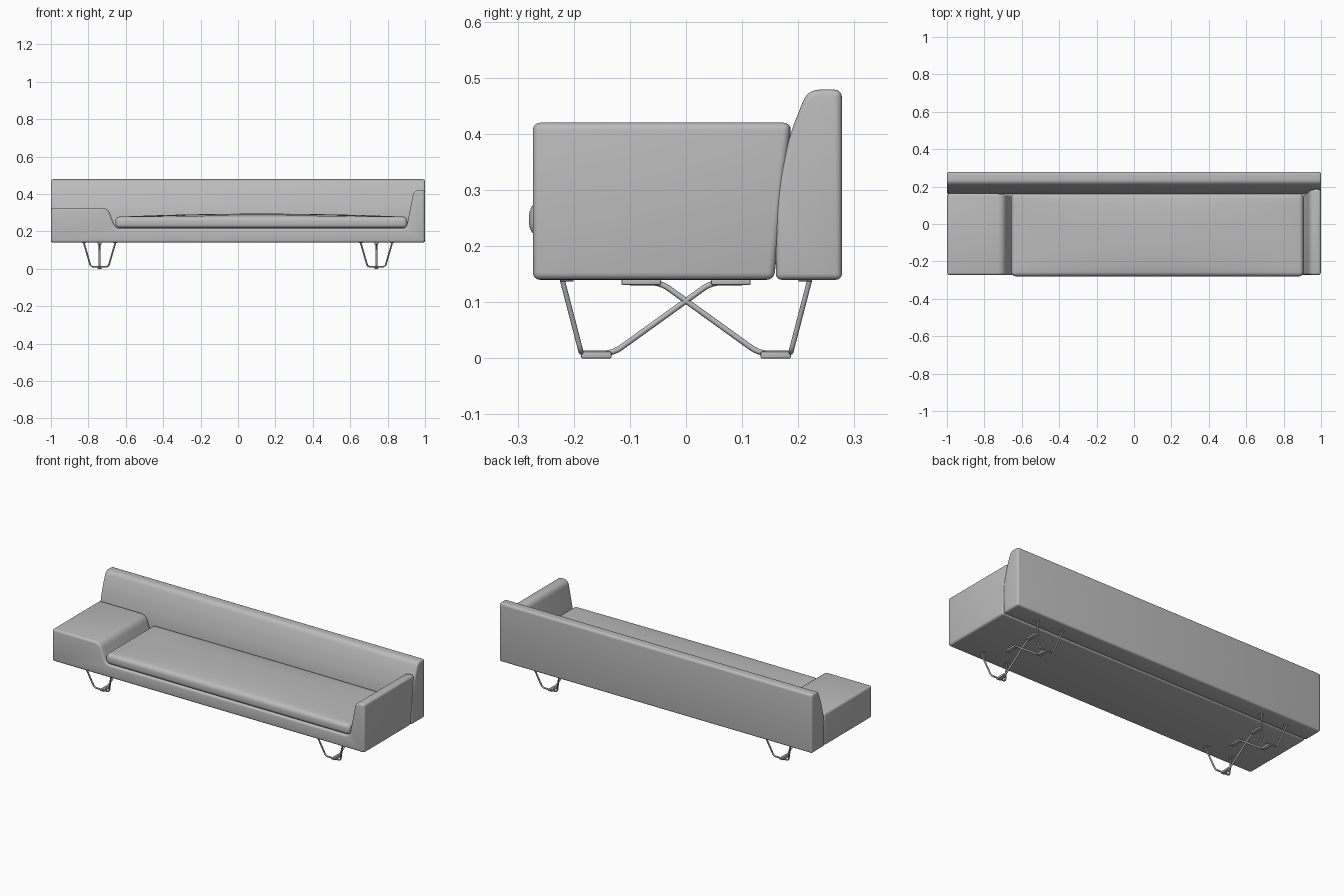
import bpy, bmesh, math
from mathutils import Vector

cube = bpy.data.objects.get("Cube")
if cube:
    bpy.data.objects.remove(cube, do_unlink=True)


def material(name, value):
    mat = bpy.data.materials.new(name)
    mat.use_nodes = True
    colour = (value, value, value, 1)
    mat.diffuse_color = colour
    mat.node_tree.nodes["Principled BSDF"].inputs["Base Color"].default_value = colour
    return mat


GREY = material("soft grey", 0.5)


def finish(name, bm, bevel=0, segments=4, angle=40):
    bmesh.ops.recalc_face_normals(bm, faces=bm.faces)
    mesh = bpy.data.meshes.new(name)
    bm.to_mesh(mesh)
    bm.free()
    obj = bpy.data.objects.new(name, mesh)
    bpy.context.collection.objects.link(obj)
    mesh.materials.append(GREY)
    bpy.ops.object.select_all(action="DESELECT")
    obj.select_set(True)
    bpy.context.view_layer.objects.active = obj
    if bevel:
        mod = obj.modifiers.new("rounded edges", "BEVEL")
        mod.width, mod.segments = bevel, segments
        mod.limit_method, mod.angle_limit = "ANGLE", math.radians(50)
        bpy.ops.object.modifier_apply(modifier=mod.name)
    bpy.ops.object.shade_smooth_by_angle(angle=math.radians(angle))
    return obj


def prism(points, place, start, end):
    """Extrude a 2D profile; place(a, b, t) maps it into space."""
    bm = bmesh.new()
    rings = [[bm.verts.new(place(a, b, t)) for a, b in points] for t in (start, end)]
    bm.faces.new(rings[0])
    bm.faces.new(rings[1])
    for i in range(len(points)):
        j = (i + 1) % len(points)
        bm.faces.new((rings[0][i], rings[0][j], rings[1][j], rings[1][i]))
    return bm


def rounded(points, radii, steps=5):
    """Replace the corners of a profile or path by smooth arcs."""
    out = []
    for i, (p, r) in enumerate(zip(points, radii)):
        p = Vector(p)
        if not r:
            out.append(p)
            continue
        a = p + (Vector(points[i - 1]) - p).normalized() * r
        b = p + (Vector(points[(i + 1) % len(points)]) - p).normalized() * r
        for k in range(steps + 1):
            t = k / steps
            out.append(a * (1 - t) ** 2 + p * 2 * t * (1 - t) + b * t * t)
    return out


# Seat base with a low wide arm on one side and a tall slim arm on the other
outline = rounded(
    [(-0.999, 0.14), (0.999, 0.14), (0.999, 0.42), (0.94, 0.42),
     (0.9, 0.215), (-0.655, 0.215), (-0.695, 0.326), (-0.999, 0.326)],
    [0, 0, 0, 0.03, 0.025, 0.03, 0.035, 0])


def place_base(x, z, back):
    y = 0.157 + 0.03 * (max(0, z - 0.28) / 0.14) ** 1.5 if back else -0.273
    return x, y, z


finish("seat_base_and_arms", prism(outline, place_base, 0, 1), 0.013)

# Full width backrest with a curved front
back_profile = rounded(
    [(0.16, 0.14), (0.278, 0.14), (0.278, 0.479), (0.217, 0.479),
     (0.187, 0.405), (0.166, 0.325), (0.16, 0.27)],
    [0, 0, 0.015, 0.022, 0.03, 0.03, 0.02])
finish("backrest", prism(back_profile, lambda y, z, x: (x, y, z), -1, 1), 0.012)

# Seat cushion with a gently crowned top
bm = bmesh.new()
bmesh.ops.create_cube(bm, size=1)
for v in bm.verts:
    v.co = (0.125 + v.co.x * 1.56, -0.057 + v.co.y * 0.445, 0.2475 + v.co.z * 0.061)
bmesh.ops.bevel(bm, geom=bm.edges[:], offset=0.022, segments=5, profile=0.5,
                affect="EDGES")
for axis, low, size, count in ((0, -0.655, 1.56, 16), (1, -0.28, 0.445, 8)):
    normal = Vector((axis == 0, axis == 1, 0))
    for i in range(1, count):
        bmesh.ops.bisect_plane(bm, geom=bm.verts[:] + bm.edges[:] + bm.faces[:],
                               plane_co=normal * (low + size * i / count),
                               plane_no=normal)
for v in bm.verts:
    if v.co.z > 0.25:
        u = min(1, abs(v.co.x - 0.125) / 0.78)
        w = min(1, abs(v.co.y + 0.057) / 0.222)
        v.co.z += 0.017 * (1 - u * u) * (1 - w ** 3)
finish("seat_cushion", bm)


# Wire and strap legs
def wire(name, points, radius):
    curve = bpy.data.curves.new(name, "CURVE")
    curve.dimensions = "3D"
    curve.bevel_depth, curve.bevel_resolution = radius, 2
    curve.use_fill_caps = True
    spline = curve.splines.new("POLY")
    spline.points.add(len(points) - 1)
    for point, co in zip(spline.points, points):
        point.co = (*co, 1)
    curve.materials.append(GREY)
    obj = bpy.data.objects.new(name, curve)
    bpy.context.collection.objects.link(obj)
    bpy.ops.object.select_all(action="DESELECT")
    obj.select_set(True)
    bpy.context.view_layer.objects.active = obj
    bpy.ops.object.convert(target="MESH")
    bpy.ops.object.shade_smooth_by_angle(angle=math.radians(50))


def block(name, centre, size):
    bm = bmesh.new()
    bmesh.ops.create_cube(bm, size=1)
    for v in bm.verts:
        v.co = Vector(centre) + v.co * Vector(size)
    finish(name, bm, 0.002, 2)


for side, cx in (("right", -0.74), ("left", 0.74)):
    for end, s in (("front", 1), ("back", -1)):
        label = f"{end}_{side}"
        # Splayed wire loop
        loop = rounded([(cx - 0.085, -0.221 * s, 0.142), (cx - 0.047, -0.187 * s, 0.011),
                        (cx + 0.047, -0.187 * s, 0.011), (cx + 0.085, -0.221 * s, 0.142)],
                       [0, 0.015, 0.015, 0])
        wire("leg_loop_" + label, loop, 0.0045)
        # Foot pad and mounting plates
        block("foot_pad_" + label, (cx, -0.16 * s, 0.006), (0.022, 0.054, 0.012))
        for dx in (-0.083, 0.083):
            block("loop_mount_" + label, (cx + dx, -0.212 * s, 0.139), (0.022, 0.024, 0.004))
        block("strut_mount_" + label, (cx, 0.08 * s, 0.136), (0.022, 0.07, 0.01))
        # Diagonal strut running from the foot to the opposite mount
        strut = rounded([(cx, -0.187 * s, 0.009), (cx, -0.13 * s, 0.009),
                         (cx, 0.045 * s, 0.135), (cx, 0.1 * s, 0.135)],
                        [0, 0.018, 0.018, 0])
        wire("diagonal_strut_" + label, strut, 0.005)
